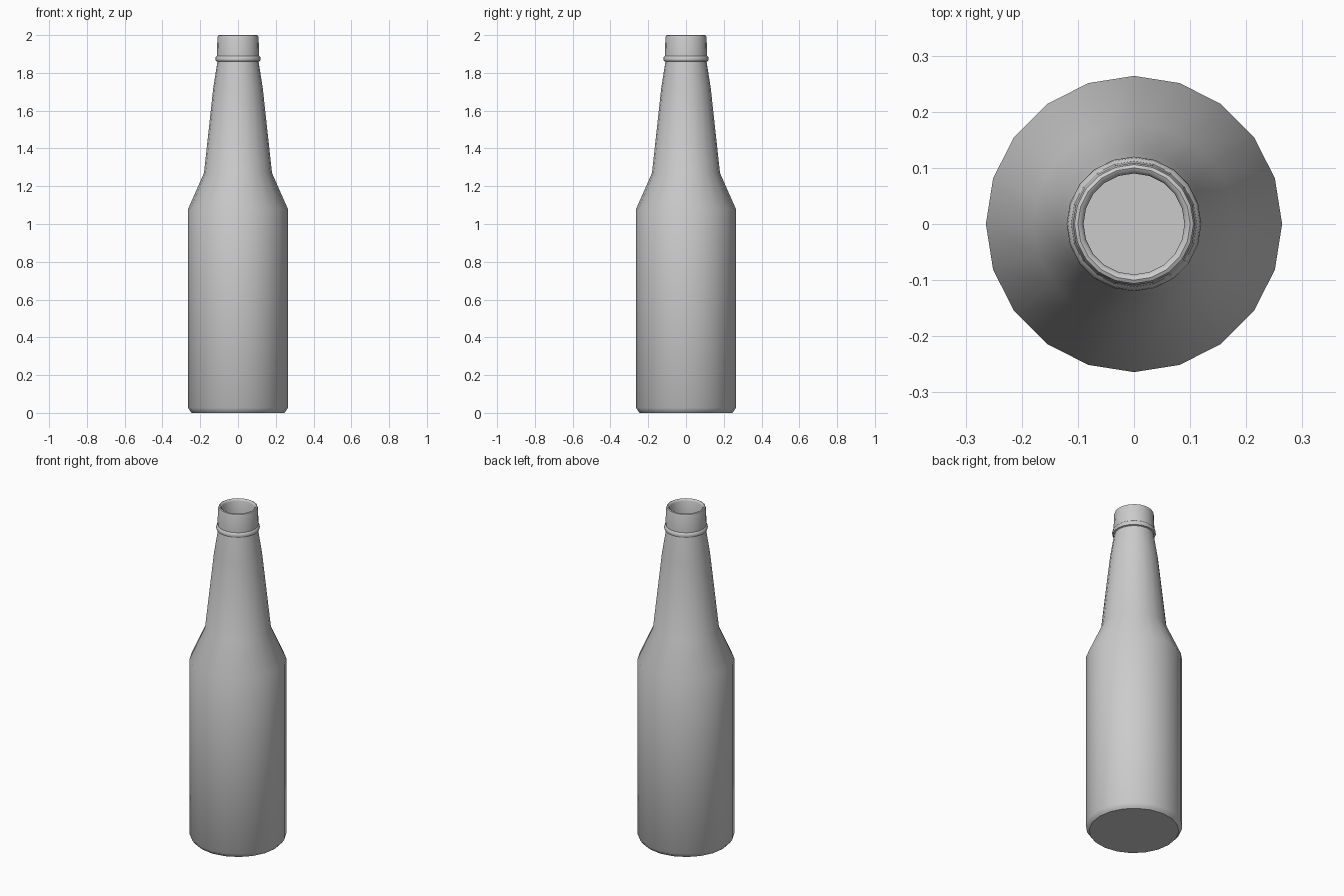
import bpy, bmesh, math

if "Cube" in bpy.data.objects:
    bpy.data.objects.remove(bpy.data.objects["Cube"])

SIDES = 20


def lathe(name, profile, angle):
    """Revolve an (r, z) profile around z; r = 0 makes a pole."""
    bm = bmesh.new()
    rings = []
    for r, z in profile:
        if r == 0:
            rings.append([bm.verts.new((0, 0, z))] * SIDES)
        else:
            rings.append([bm.verts.new((r * math.cos(2 * math.pi * i / SIDES),
                                        r * math.sin(2 * math.pi * i / SIDES), z))
                          for i in range(SIDES)])
    for a, b in zip(rings, rings[1:]):
        for i in range(SIDES):
            j = (i + 1) % SIDES
            corners = list(dict.fromkeys([a[i], a[j], b[j], b[i]]))
            bm.faces.new(corners)
    bmesh.ops.recalc_face_normals(bm, faces=bm.faces)
    mesh = bpy.data.meshes.new(name)
    bm.to_mesh(mesh)
    bm.free()
    obj = bpy.data.objects.new(name, mesh)
    bpy.context.collection.objects.link(obj)
    bpy.context.view_layer.objects.active = obj
    obj.select_set(True)
    bpy.ops.object.shade_smooth_by_angle(angle=math.radians(angle))
    return obj


# outside: base, body, shoulder, neck
outside = [(0, 0), (0.245, 0), (0.252, 0.008), (0.264, 0.026), (0.264, 1.08),
           (0.18, 1.27), (0.131, 1.72), (0.109, 1.86)]
# collar ring and rounded mouth
mouth = [(0.117, 1.863), (0.120, 1.872), (0.118, 1.884), (0.112, 1.890),
         (0.109, 1.988), (0.106, 1.997), (0.100, 2.0), (0.094, 1.997), (0.090, 1.988)]
# hollow inside, down to the floor
inside = [(0.090, 1.86), (0.112, 1.72), (0.161, 1.27), (0.245, 1.075),
          (0.245, 0.03), (0, 0.03)]

lathe("bottle", outside + mouth + inside, 40)
